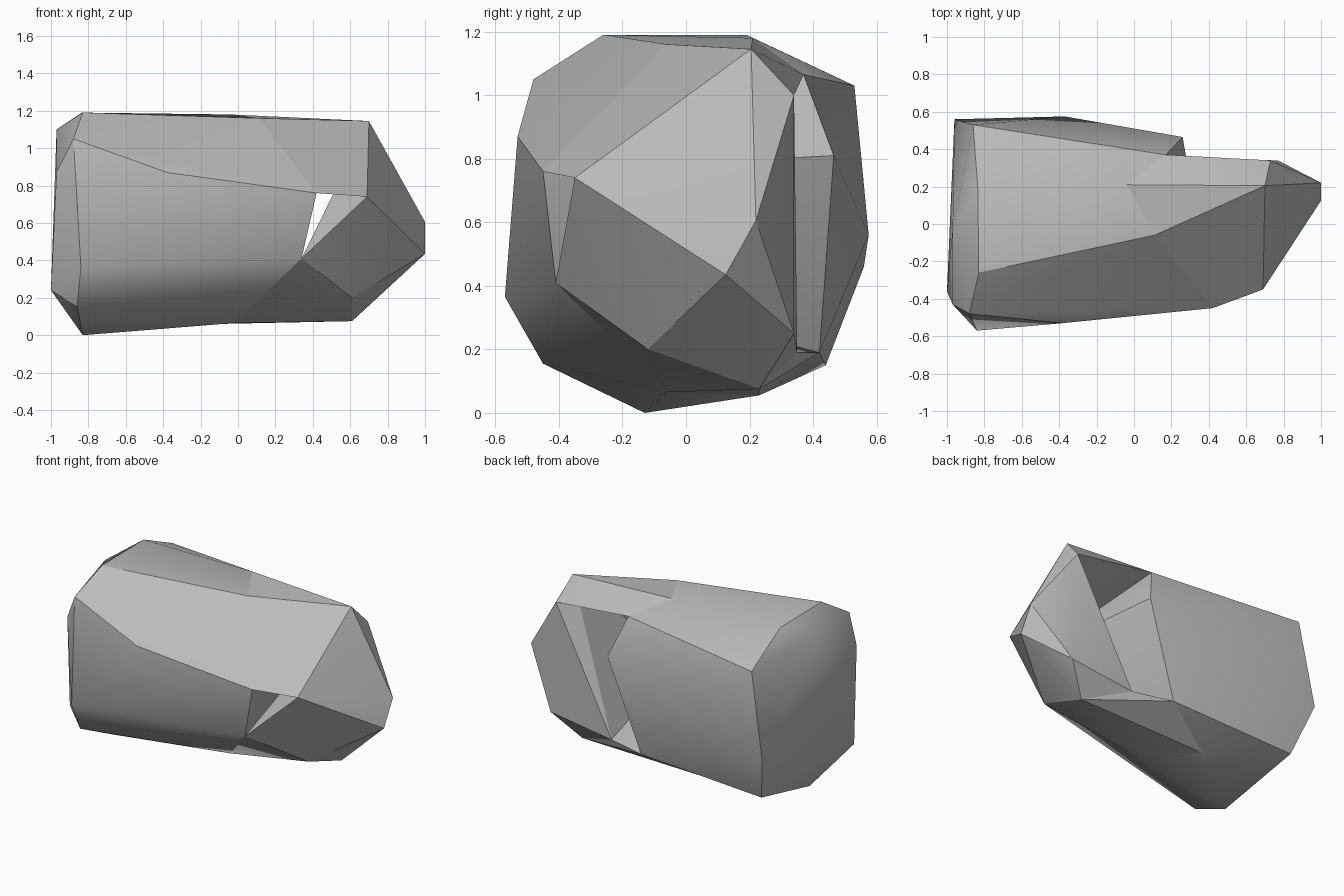
import bpy
import bmesh
from math import radians

cube = bpy.data.objects.get("Cube")
if cube:
    bpy.data.objects.remove(cube, do_unlink=True)

# One plain stone colour
stone = bpy.data.materials.new("stone_grey")
stone.use_nodes = True
grey = (0.5, 0.5, 0.5, 1)
stone.diffuse_color = grey
stone.node_tree.nodes["Principled BSDF"].inputs["Base Color"].default_value = grey

# Corners shared by neighbouring blocks, so that their seams meet exactly
top_front = (0.11, -0.06, 1.16)
top_back = (-0.04, 0.21, 1.18)
top_end = (0.70, 0.205, 1.145)
mouth_top = (0.42, -0.45, 0.76)
mouth_right = (0.69, -0.35, 0.74)
mouth_low = (0.34, -0.41, 0.41)
exit_top = (0.17, 0.37, 1.065)
exit_side = (0.26, 0.465, 0.81)
exit_low = (0.04, 0.42, 0.19)
exit_floor = (0.31, 0.35, 0.19)
exit_right = (0.73, 0.34, 1.0)
base_front = (-0.02, -0.06, 0.065)
base_back = (-0.35, 0.23, 0.055)
base_end = (0.61, 0.23, 0.075)
chin = (0.61, -0.12, 0.20)


def block(name, corners):
    """Chiselled stone block: the convex hull around its corners."""
    bm = bmesh.new()
    for corner in corners:
        bm.verts.new(corner)
    bmesh.ops.convex_hull(bm, input=bm.verts[:])
    loose = [v for v in bm.verts if not v.link_faces]
    bmesh.ops.delete(bm, geom=loose, context="VERTS")
    bmesh.ops.recalc_face_normals(bm, faces=bm.faces[:])
    mesh = bpy.data.meshes.new(name)
    bm.to_mesh(mesh)
    bm.free()
    mesh.materials.append(stone)
    obj = bpy.data.objects.new(name, mesh)
    bpy.context.collection.objects.link(obj)
    bpy.ops.object.select_all(action="DESELECT")
    obj.select_set(True)
    bpy.context.view_layer.objects.active = obj
    bpy.ops.object.shade_smooth_by_angle(angle=radians(30))
    return obj


# Large mass with the blunt end, up to the near wall of the tunnel
block("rock_main_mass", [
    top_front, top_back, mouth_top, mouth_low,
    exit_top, exit_side, exit_low, base_front, base_back,
    (-0.83, -0.26, 1.19), (-0.835, 0.19, 1.19), (-0.86, 0.53, 1.03),
    (-0.97, -0.03, 1.10), (-0.88, -0.48, 1.05), (-0.97, -0.43, 0.87),
    (-0.38, -0.53, 0.87), (-0.84, -0.57, 0.365), (-1.0, -0.36, 0.24),
    (-0.86, -0.45, 0.155), (-0.83, -0.13, 0.0), (-0.87, 0.44, 0.15),
    (-0.96, 0.56, 0.46), (-0.37, 0.575, 0.56),
])

# Pointed end beyond the tunnel
block("rock_pointed_end", [
    top_end, mouth_right, mouth_low, chin, base_end, exit_floor, exit_right,
    (1.0, 0.22, 0.605), (1.0, 0.125, 0.435), (0.77, 0.34, 0.25),
])

# Stone above and below the tunnel
block("tunnel_roof", [
    top_front, top_back, top_end, mouth_top, mouth_right, exit_top, exit_right,
])
block("tunnel_floor", [
    base_front, base_back, base_end, mouth_low, chin, exit_low, exit_floor,
])
